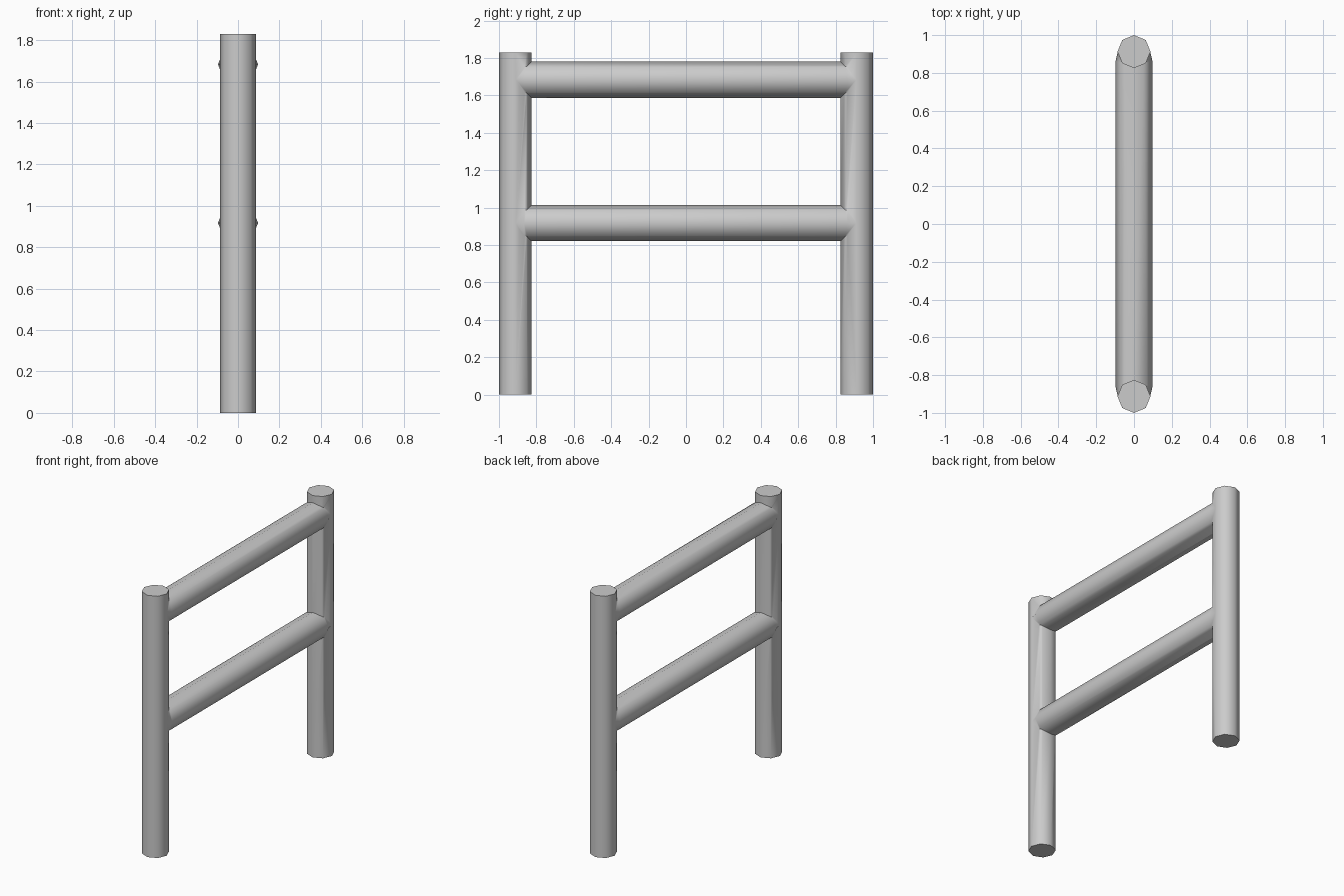
import bpy, bmesh, math

if "Cube" in bpy.data.objects:
    bpy.data.objects.remove(bpy.data.objects["Cube"])

SIDES = 8
POST_R, POST_Y, POST_H = 0.0875, 0.9125, 1.83
RAIL_R = 0.097


def loft(name, rings):
    """Skin a list of vertex rings and cap both ends."""
    bm = bmesh.new()
    loops = [[bm.verts.new(p) for p in ring] for ring in rings]
    for a, b in zip(loops, loops[1:]):
        for i in range(SIDES):
            j = (i + 1) % SIDES
            bm.faces.new((a[i], a[j], b[j], b[i]))
    bm.faces.new(loops[0])
    bm.faces.new(loops[-1])
    bmesh.ops.recalc_face_normals(bm, faces=bm.faces)
    mesh = bpy.data.meshes.new(name)
    bm.to_mesh(mesh)
    bm.free()
    ob = bpy.data.objects.new(name, mesh)
    bpy.context.collection.objects.link(ob)
    return ob


def circle():
    return [(math.cos(t), math.sin(t))
            for t in (2 * math.pi * i / SIDES for i in range(SIDES))]


def post(name, y):
    return loft(name, [[(POST_R * c, y + POST_R * s, z) for c, s in circle()]
                       for z in (0, POST_H)])


def rail(name, z):
    # full-width tube whose ends wrap the post and taper into it
    def ring(side, r, y_mid, y_side):
        return [(r * c, side * (y_mid + (y_side - y_mid) * c * c), z + r * s)
                for c, s in circle()]
    return loft(name, [ring(-1, 0.086, POST_Y, POST_Y),
                       ring(-1, RAIL_R, 0.835, 0.865),
                       ring(1, RAIL_R, 0.835, 0.865),
                       ring(1, 0.086, POST_Y, POST_Y)])


# two uprights and two crossbars
frame = post("barrier_frame", -POST_Y)
parts = [post("post_back", POST_Y), rail("lower_rail", 0.917), rail("upper_rail", 1.683)]

# weld everything into one skin
bpy.context.view_layer.objects.active = frame
frame.select_set(True)
for part in parts:
    mod = frame.modifiers.new("weld", 'BOOLEAN')
    mod.operation = 'UNION'
    mod.solver = 'EXACT'
    mod.object = part
    bpy.ops.object.modifier_apply(modifier=mod.name)
    bpy.data.objects.remove(part)

# rounded tubes, crisp end caps
bpy.ops.object.shade_smooth_by_angle(angle=math.radians(60))
